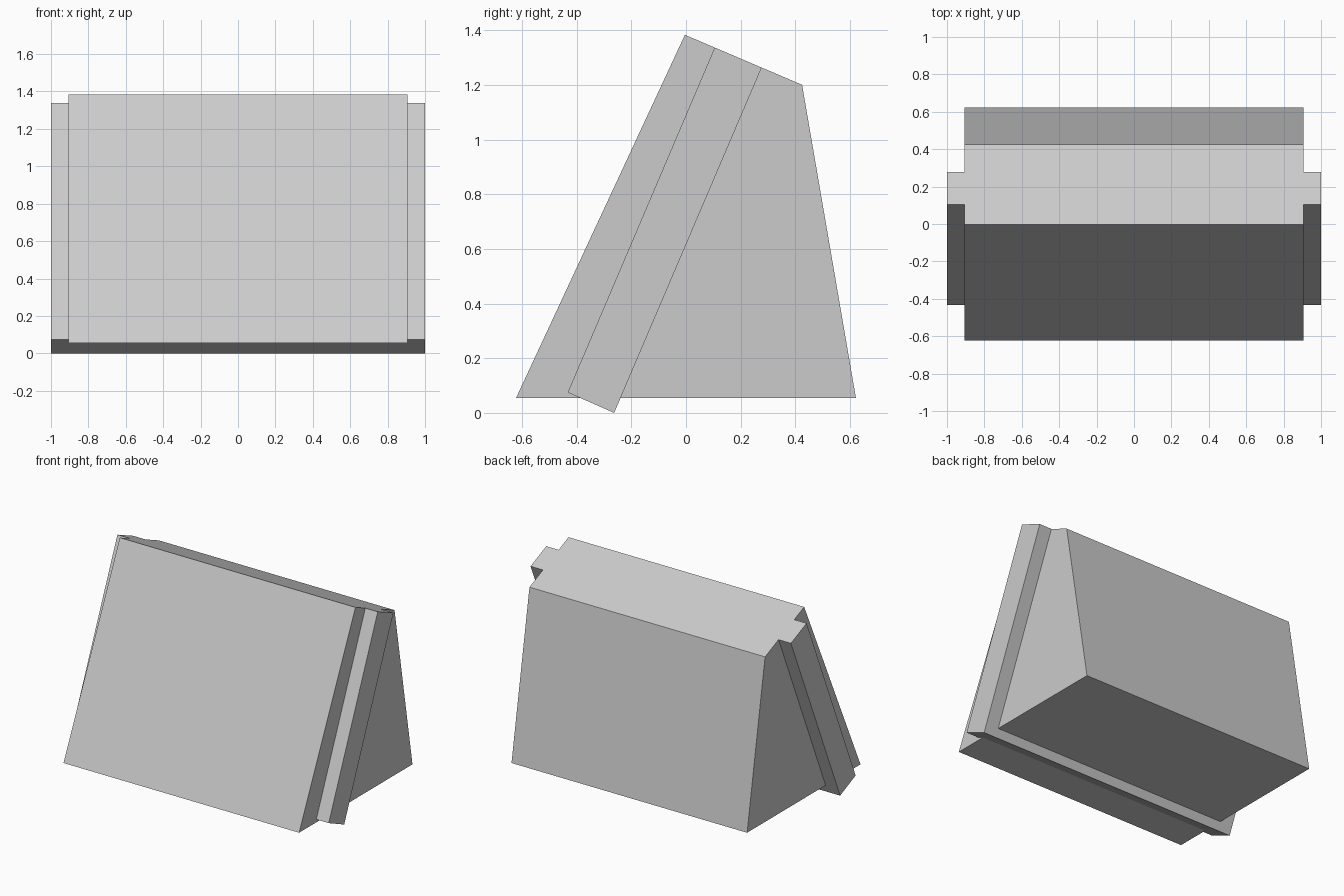
import bpy, bmesh

if "Cube" in bpy.data.objects:
    bpy.data.objects.remove(bpy.data.objects["Cube"])


def extrude_profile(name, profile, half_width):
    """Extrude a (y, z) side profile symmetrically along x."""
    bm = bmesh.new()
    face = bm.faces.new([bm.verts.new((-half_width, y, z)) for y, z in profile])
    ext = bmesh.ops.extrude_face_region(bm, geom=[face])
    verts = [v for v in ext["geom"] if isinstance(v, bmesh.types.BMVert)]
    bmesh.ops.translate(bm, verts=verts, vec=(2 * half_width, 0, 0))
    bmesh.ops.recalc_face_normals(bm, faces=bm.faces)
    mesh = bpy.data.meshes.new(name)
    bm.to_mesh(mesh)
    bm.free()
    obj = bpy.data.objects.new(name, mesh)
    bpy.context.collection.objects.link(obj)
    return obj


# the slanted top runs from the front ridge to the back ridge
front_top, back_top = (-0.004, 1.384), (0.425, 1.201)


def on_top(y):
    t = (y - front_top[0]) / (back_top[0] - front_top[0])
    return (y, front_top[1] + t * (back_top[1] - front_top[1]))


# main wedge-shaped body
extrude_profile("wedge_body",
                [(-0.622, 0.055), (0.622, 0.055), back_top, front_top], 0.905)

# leaning slab through the body, showing as side rails and a bottom rib
extrude_profile("leaning_slab",
                [(-0.433, 0.075), (-0.263, 0.0), on_top(0.277), on_top(0.105)], 1.0)
